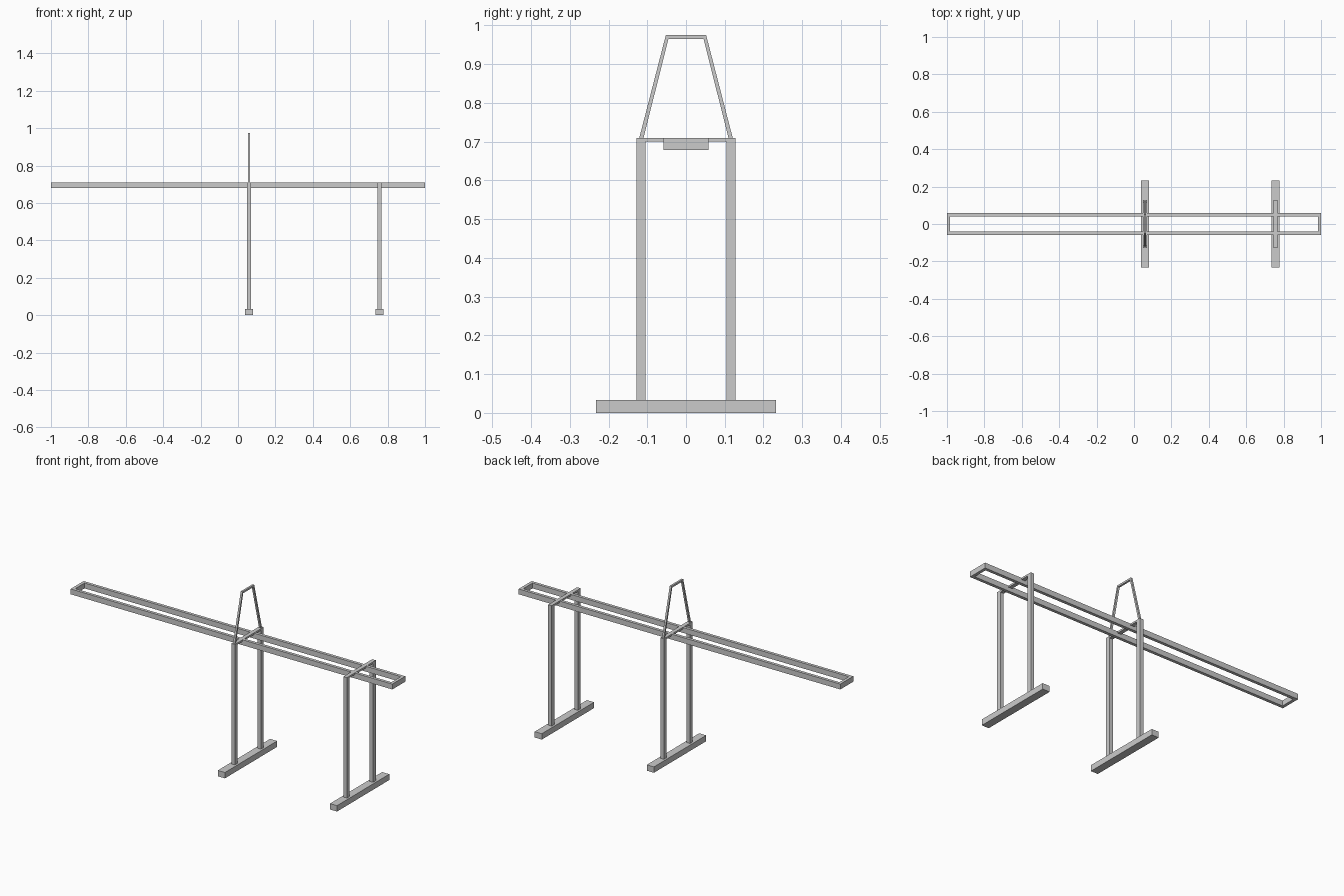
import bpy
import bmesh

if "Cube" in bpy.data.objects:
    bpy.data.objects.remove(bpy.data.objects["Cube"])


def box(name, x, y, z):
    """Box from (min, max) ranges on each axis."""
    bm = bmesh.new()
    bmesh.ops.create_cube(bm, size=1)
    for v in bm.verts:
        v.co = [r[0] if c < 0 else r[1] for c, r in zip(v.co, (x, y, z))]
    me = bpy.data.meshes.new(name)
    bm.to_mesh(me)
    bm.free()
    ob = bpy.data.objects.new(name, me)
    bpy.context.collection.objects.link(ob)
    return ob


def prism_x(name, profile, x0, x1):
    """Extrude a (y, z) outline along x."""
    bm = bmesh.new()
    face = bm.faces.new([bm.verts.new((x0, y, z)) for y, z in profile])
    ext = bmesh.ops.extrude_face_region(bm, geom=[face])
    for g in ext["geom"]:
        if isinstance(g, bmesh.types.BMVert):
            g.co.x = x1
    bmesh.ops.recalc_face_normals(bm, faces=bm.faces)
    me = bpy.data.meshes.new(name)
    bm.to_mesh(me)
    bm.free()
    ob = bpy.data.objects.new(name, me)
    bpy.context.collection.objects.link(ob)
    return ob


BEAM_W, RAIL_T, BEAM_Z = 0.058, 0.017, (0.679, 0.709)
TRESTLE_X = {"middle": 0.059, "end": 0.756}

# Long rectangular beam frame: side rails and end pieces
for side, s in (("front", -1), ("back", 1)):
    y = sorted((s * BEAM_W, s * (BEAM_W - RAIL_T)))
    box(f"{side}_rail", (-1, 1), y, BEAM_Z)
for side, s in (("left", -1), ("right", 1)):
    x = sorted((s, s * (1 - RAIL_T)))
    inner = BEAM_W - RAIL_T
    box(f"{side}_rail_end", x, (-inner, inner), BEAM_Z)

# Two trestles: foot, pair of posts, crossbar
for label, cx in TRESTLE_X.items():
    box(f"{label}_foot", (cx - 0.022, cx + 0.022), (-0.232, 0.232), (0, 0.033))
    for side, s in (("front", -1), ("back", 1)):
        y = sorted((s * 0.104, s * 0.128))
        box(f"{label}_{side}_post", (cx - 0.011, cx + 0.011), y, (0.033, 0.71))
    box(f"{label}_crossbar", (cx - 0.011, cx + 0.011), (-0.104, 0.104), (0.7, 0.71))

# Tapered hoop standing on the middle trestle
half = [(0.121, 0.708), (0.052, 0.975)]
inner = [(0.0455, 0.965), (0.110, 0.708)]
outline = half + [(-y, z) for y, z in reversed(half)]
outline += [(-y, z) for y, z in reversed(inner)] + inner
cx = TRESTLE_X["middle"]
prism_x("hoop", outline, cx - 0.0055, cx + 0.0055)
